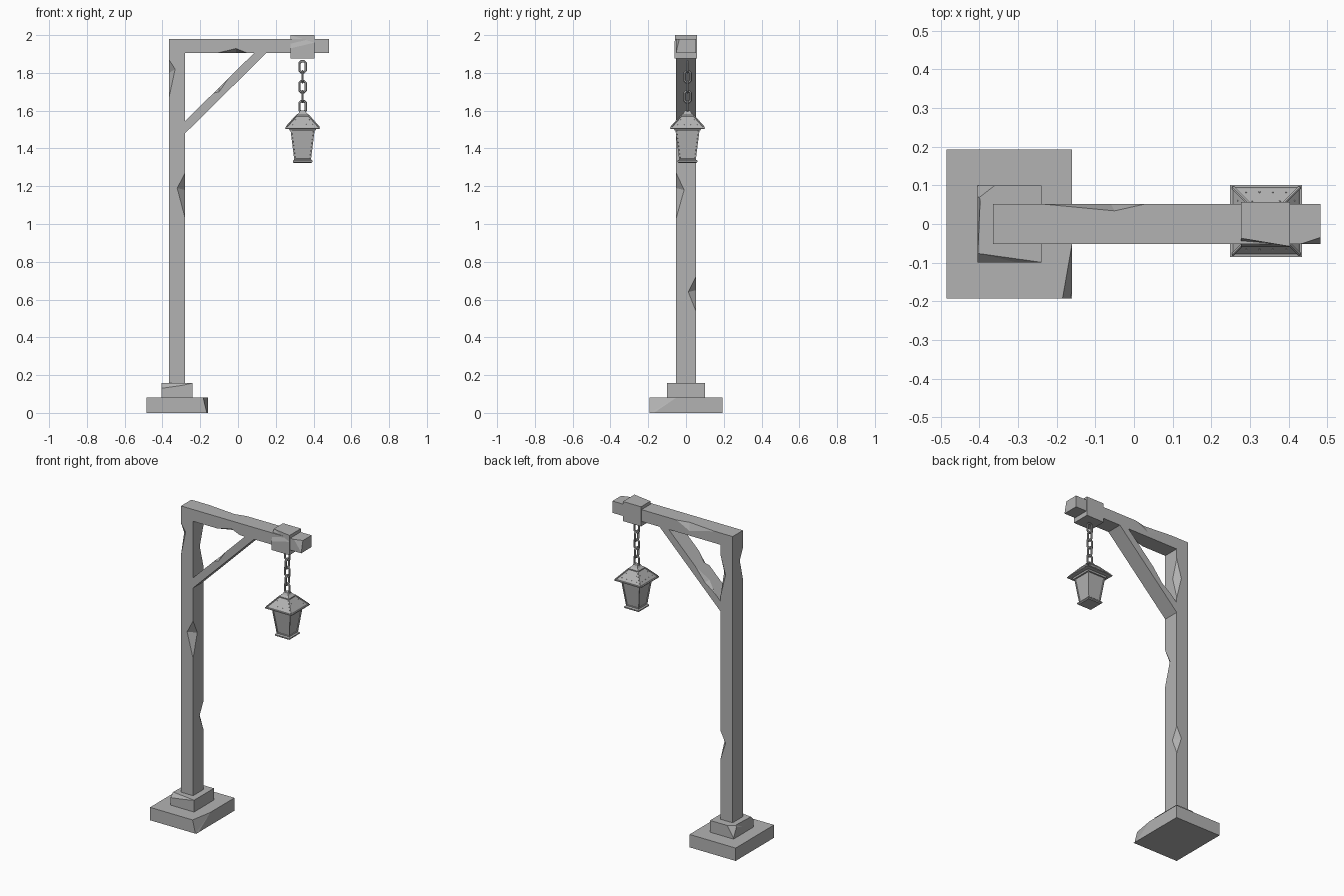
import bpy, bmesh, math
from mathutils import Vector, Matrix
from itertools import product

cube = bpy.data.objects.get("Cube")
if cube:
    bpy.data.objects.remove(cube, do_unlink=True)

GREY = (0.45, 0.45, 0.45, 1)
mat = bpy.data.materials.new("plain_grey")
mat.use_nodes = True
mat.diffuse_color = GREY
bsdf = next(n for n in mat.node_tree.nodes if n.type == 'BSDF_PRINCIPLED')
bsdf.inputs["Base Color"].default_value = GREY
bsdf.inputs["Roughness"].default_value = 0.8


def finish(name, bm):
    bmesh.ops.recalc_face_normals(bm, faces=bm.faces)
    mesh = bpy.data.meshes.new(name)
    bm.to_mesh(mesh)
    bm.free()
    mesh.materials.append(mat)
    obj = bpy.data.objects.new(name, mesh)
    bpy.context.collection.objects.link(obj)
    return obj


def solid(name, points):
    """Convex solid around a handful of points."""
    bm = bmesh.new()
    for p in points:
        bm.verts.new(p)
    bmesh.ops.convex_hull(bm, input=bm.verts)
    loose = [v for v in bm.verts if not v.link_faces]
    bmesh.ops.delete(bm, geom=loose, context='VERTS')
    bmesh.ops.dissolve_limit(bm, angle_limit=0.01, verts=bm.verts, edges=bm.edges)
    return finish(name, bm)


def box(name, xs, ys, zs):
    return solid(name, product(xs, ys, zs))


def prism(name, profile, half):
    """Profile in x and z, extruded along y."""
    bm = bmesh.new()
    face = bm.faces.new([bm.verts.new((x, -half, z)) for x, z in profile])
    ext = bmesh.ops.extrude_face_region(bm, geom=[face])
    moved = [v for v in ext['geom'] if isinstance(v, bmesh.types.BMVert)]
    bmesh.ops.translate(bm, verts=moved, vec=(0, 2 * half, 0))
    return finish(name, bm)


def square_loft(name, rings, inset=0):
    """Stack of square rings (half width, height) around the lantern axis."""
    bm = bmesh.new()
    loops = [[bm.verts.new((LX + sx * h, LY + sy * h, z))
              for sx, sy in ((-1, -1), (1, -1), (1, 1), (-1, 1))] for h, z in rings]
    sides = []
    for low, high in zip(loops, loops[1:]):
        for i in range(4):
            j = (i + 1) % 4
            sides.append(bm.faces.new((low[i], low[j], high[j], high[i])))
    bm.faces.new(loops[0][::-1])
    bm.faces.new(loops[-1])
    if inset:
        bmesh.ops.recalc_face_normals(bm, faces=bm.faces)
        bmesh.ops.inset_individual(bm, faces=sides, thickness=inset)
        bmesh.ops.inset_individual(bm, faces=sides, thickness=0.001, depth=-0.005)
    return finish(name, bm)


def chip(obj, out, *points):
    """Knock a splinter out of an edge; out points away from the solid."""
    pts = [Vector(p) for p in points]
    away = Vector(out) * 0.1
    cutter = solid("chip_cutter", pts + [p + away for p in pts])
    cutter.hide_render = True
    mod = obj.modifiers.new("chip", 'BOOLEAN')
    mod.operation, mod.solver, mod.object = 'DIFFERENCE', 'EXACT', cutter
    bpy.context.view_layer.objects.active = obj
    bpy.ops.object.modifier_apply(modifier=mod.name)
    bpy.data.objects.remove(cutter, do_unlink=True)


# Stepped base
base = box("base", (-.485, -.16), (-.193, .193), (0, .082))
chip(base, (1, -1, 0.3), (-.16, -.05, .082), (-.185, -.193, .082),
     (-.165, -.193, 0), (-.16, -.17, 0))
plinth = box("plinth", (-.405, -.24), (-.1, .1), (.08, .157))
chip(plinth, (0, -1, 1), (-.405, -.076, .157), (-.24, -.099, .157),
     (-.405, -.1, .13), (-.3, -.1, .145))
chip(plinth, (-1, 0, 1), (-.405, -.1, .157), (-.398, .065, .157),
     (-.405, .08, .15), (-.405, .0, .12))
chip(plinth, (-1, 1, 1), (-.405, .065, .157), (-.36, .1, .157), (-.405, .1, .09))

# Post and beam in one bent timber
L, R, H, TOP, UNDER = -.365, -.28, .052, 1.98, 1.905
frame = prism("post_and_beam", [(L, .155), (R, .155), (R, UNDER), (.482, UNDER),
                                (.482, TOP), (L, TOP)], H)
chip(frame, (1, -1, 0), (R, -H, 1.03), (R, -H, 1.27), (R - .042, -H, 1.19), (R, -.01, 1.18))
chip(frame, (1, 1, 0), (R, H, .54), (R, H, .72), (R - .035, H, .65), (R, .012, .64))
chip(frame, (1, 1, 0), (R, H, 1.58), (R, H, 1.84), (R - .035, H, 1.72), (R, .015, 1.72))
chip(frame, (-1, -1, 0), (L, -H, 1.67), (L, -H, 1.87), (L + .032, -H, 1.82), (L, -.02, 1.8))
chip(frame, (0, -1, -1), (-.11, -H, UNDER), (.05, -H, UNDER),
     (-.01, -H, UNDER + .024), (-.01, -.01, UNDER))
chip(frame, (0, 1, 1), (-.24, H, TOP), (.03, H, TOP), (-.05, .034, TOP), (-.06, H, TOP - .045))
chip(frame, (1, -1, 1), (.43, -H, TOP), (.482, -.035, TOP), (.482, -H, UNDER + .005))

# Diagonal brace
brace = prism("brace", [(R, 1.48), (R, 1.545), (.085, UNDER), (.15, UNDER)], H)
chip(brace, (-1, -1, 1), (-.13, -H, 1.693), (-.05, -H, 1.772),
     (-.1, -H, 1.70), (-.1, -.025, 1.723))
chip(brace, (-1, 1, 1), (-.24, H, 1.584), (-.1, H, 1.723),
     (-.17, H, 1.635), (-.18, .02, 1.644))

# Hanger block over the beam
block = box("hanger_block", (.277, .404), (-.06, .057), (1.875, 2))
chip(block, (0, -1, 1), (.277, -.037, 2), (.404, -.058, 2), (.404, -.06, 1.96),
     (.277, -.06, 1.93))

# Chain of alternating stretched links
LX, LY = .342, .008
for i in range(5):
    bpy.ops.mesh.primitive_torus_add(major_segments=8, minor_segments=6,
                                     major_radius=.018, minor_radius=.0065)
    link = bpy.context.object
    link.name = "chain_link"
    link.data.materials.append(mat)
    link.data.transform(Matrix.Rotation(math.pi / 8, 4, 'Z'))
    for v in link.data.vertices:
        v.co.y += math.copysign(.013, v.co.y)
    turn = Matrix.Rotation(math.pi / 2 * (i % 2), 4, 'Z')
    link.data.transform(Matrix.Translation((LX, LY, 1.832 - .0525 * i)) @ turn
                        @ Matrix.Rotation(math.pi / 2, 4, 'X'))

# Lantern body with sunken panes
square_loft("lantern_body", [(.044, 1.338), (.065, 1.506)], inset=.009)
square_loft("lantern_foot", [(.046, 1.323), (.052, 1.328), (.052, 1.335), (.045, 1.341)])
square_loft("lantern_collar", [(.068, 1.494), (.073, 1.506)])
square_loft("lantern_roof", [(.086, 1.503), (.093, 1.505), (.093, 1.511), (.086, 1.512),
                             (.084, 1.516), (.034, 1.572)])
square_loft("lantern_cap", [(.036, 1.568), (.036, 1.576), (.022, 1.586), (.014, 1.6)])

# Roof hip ridges
for sx, sy in product((-1, 1), repeat=2):
    ends = [(h, z) for h, z in ((.086, 1.514), (.035, 1.571))]
    solid("hip_ridge", [(LX + sx * h + dx, LY + sy * h + dy, z + dz) for h, z in ends
                        for dx, dy, dz in product((-.003, .003), repeat=3)])

# Roof studs in rows on each slope
bm = bmesh.new()
for side in range(4):
    spin = Matrix.Rotation(side * math.pi / 2, 4, 'Z')
    for t, count in ((.2, 4), (.65, 2)):
        h, z = .084 - .05 * t, 1.516 + .056 * t
        for k in range(count):
            across = h * .7 * (2 * k / (count - 1) - 1)
            place = Matrix.Translation((LX, LY, 0)) @ spin @ Matrix.Translation((across, -h, z))
            bmesh.ops.create_cone(bm, cap_ends=True, segments=6, radius1=.003, radius2=.002,
                                  depth=.004, matrix=place @ Matrix.Rotation(.73, 4, 'X'))
finish("roof_studs", bm)
